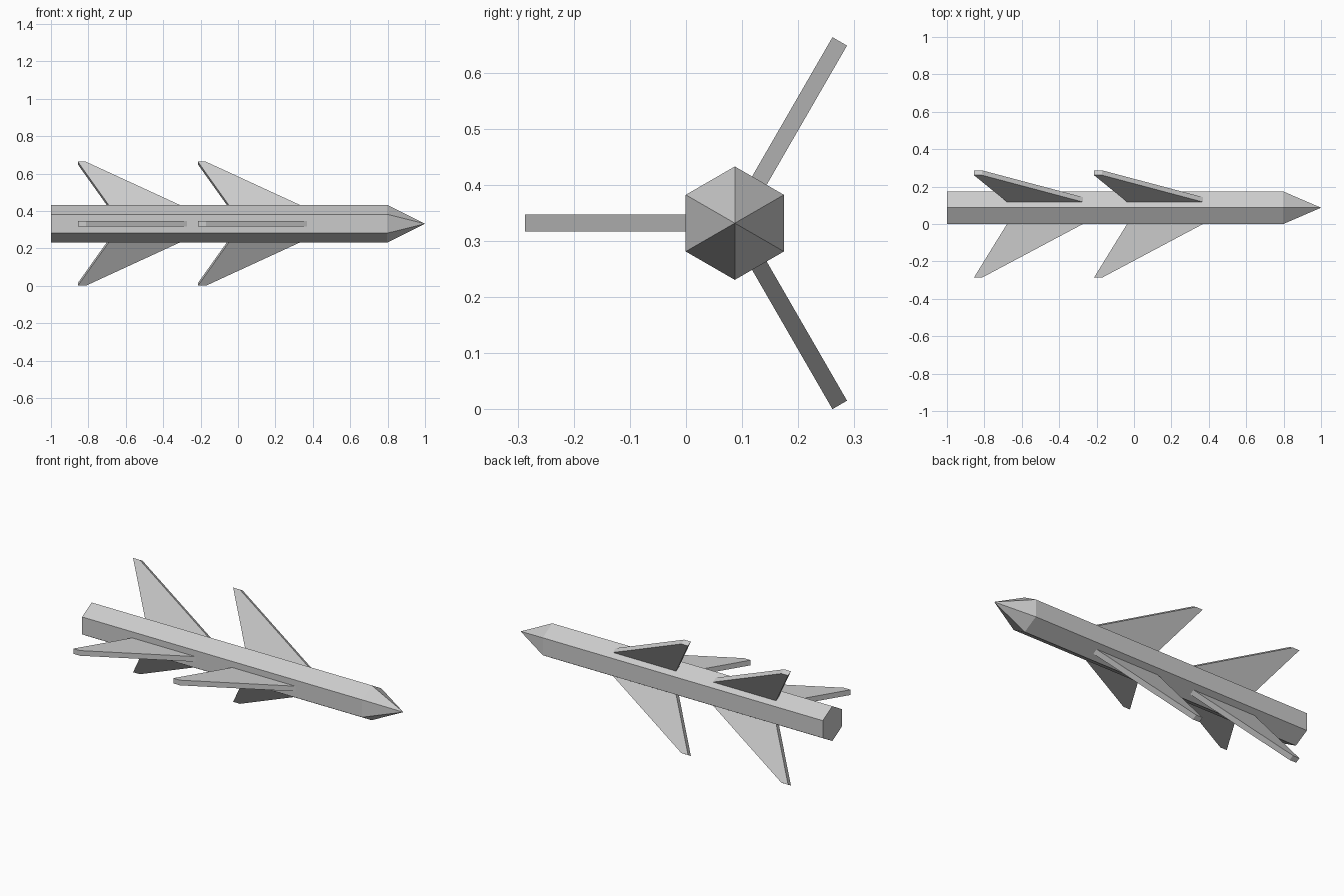
import bpy, bmesh
from math import cos, sin, pi, radians
from mathutils import Matrix

if "Cube" in bpy.data.objects:
    bpy.data.objects.remove(bpy.data.objects["Cube"])

AXIS = Matrix.Translation((0, 0.087, 0.332))  # body centre line
RADIUS = 0.101
SIDES = 6


def make_object(name, bm):
    bmesh.ops.recalc_face_normals(bm, faces=bm.faces[:])
    mesh = bpy.data.meshes.new(name)
    bm.to_mesh(mesh)
    bm.free()
    obj = bpy.data.objects.new(name, mesh)
    bpy.context.collection.objects.link(obj)
    obj.matrix_world = AXIS
    return obj


# Hexagonal body with pointed nose
bm = bmesh.new()
angles = [pi / 2 + i * 2 * pi / SIDES for i in range(SIDES)]
tail, shoulder = [[bm.verts.new((x, RADIUS * cos(a), RADIUS * sin(a))) for a in angles]
                  for x in (-1.0, 0.797)]
tip = bm.verts.new((1.0, 0, 0))
bm.faces.new(tail)
for i in range(SIDES):
    j = (i + 1) % SIDES
    bm.faces.new((tail[i], tail[j], shoulder[j], shoulder[i]))
    bm.faces.new((shoulder[i], shoulder[j], tip))
make_object("body", bm)


# Swept fin: profile of (x, distance from centre line), given a thickness
PROFILE = [(-0.679, 0.087), (-0.273, 0.087), (-0.813, 0.374), (-0.856, 0.374)]
THICKNESS = 0.03


def fin(name, offset, angle):
    bm = bmesh.new()
    face = bm.faces.new([bm.verts.new((x + offset, r, -THICKNESS / 2)) for x, r in PROFILE])
    side = bmesh.ops.extrude_face_region(bm, geom=[face])["geom"]
    bmesh.ops.translate(bm, vec=(0, 0, THICKNESS),
                        verts=[v for v in side if isinstance(v, bmesh.types.BMVert)])
    bmesh.ops.rotate(bm, cent=(0, 0, 0), matrix=Matrix.Rotation(radians(angle), 3, 'X'),
                     verts=bm.verts[:])
    make_object(name, bm)


# Two rings of three fins
for ring, offset in (("rear", 0.0), ("front", 0.642)):
    for pos, angle in (("upper", 60), ("side", 180), ("lower", -60)):
        fin(f"{ring}_{pos}_fin", offset, angle)
